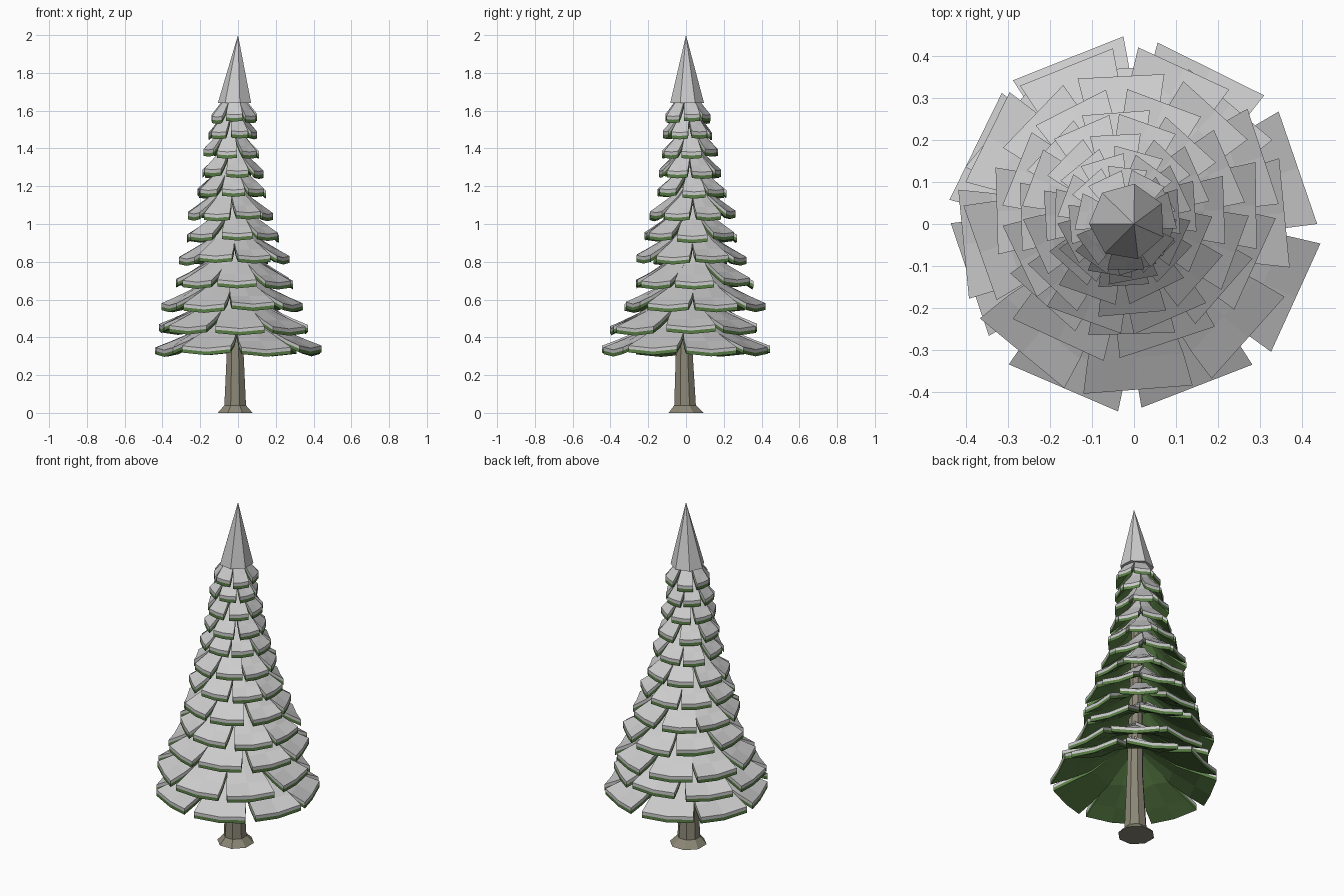
import bpy, bmesh, math, random
from mathutils import Vector

if "Cube" in bpy.data.objects:
    bpy.data.objects.remove(bpy.data.objects["Cube"])

random.seed(4)


def material(name, rgb):
    m = bpy.data.materials.new(name)
    m.diffuse_color = (*rgb, 1)
    m.use_nodes = True
    m.node_tree.nodes["Principled BSDF"].inputs["Base Color"].default_value = m.diffuse_color
    return m


GREEN = material("needles", (0.10, 0.21, 0.06))
BARK = material("bark", (0.26, 0.24, 0.18))


def finish(name, bm, mat=None):
    bmesh.ops.recalc_face_normals(bm, faces=bm.faces)
    me = bpy.data.meshes.new(name)
    bm.to_mesh(me)
    bm.free()
    ob = bpy.data.objects.new(name, me)
    bpy.context.collection.objects.link(ob)
    if mat:
        me.materials.append(mat)
    return ob


def lathe(name, rings, sides, phase=0, mat=None):
    """Stack of polygon rings (cx, cy, z, radius); radius 0 makes a point."""
    bm = bmesh.new()
    loops = []
    for cx, cy, z, r in rings:
        n = sides if r else 1
        loops.append([bm.verts.new((cx + r * math.cos(phase + math.tau * i / sides),
                                    cy + r * math.sin(phase + math.tau * i / sides), z))
                      for i in range(n)])
    for a, b in zip(loops, loops[1:]):
        for i in range(sides):
            j = (i + 1) % sides
            bm.faces.new((a[i], a[j], b[0]) if len(b) == 1 else (a[i], a[j], b[j], b[i]))
    bm.faces.new(loops[0][::-1])
    if len(loops[-1]) > 1:
        bm.faces.new(loops[-1])
    return finish(name, bm, mat)


def add_slab(bm, angle, centre, rows, top, bottom):
    """Wedge-shaped bough: rows of (radius, half width, z, corner lift)."""
    out = Vector((math.cos(angle), math.sin(angle), 0))
    side = Vector((-out.y, out.x, 0))
    layers = []
    for dz in (top, bottom):
        layers.append([[bm.verts.new(centre + out * r + side * (s * w)
                                     + Vector((0, 0, z + dz + abs(s) * lift)))
                        for s in (-1, 0, 1)] for r, w, z, lift in rows])
    up, lo = layers
    n = len(rows)
    for i in range(n - 1):
        for k in range(2):
            for g in layers:
                bm.faces.new((g[i][k], g[i][k + 1], g[i + 1][k + 1], g[i + 1][k]))
        for k in (0, 2):
            bm.faces.new((up[i][k], up[i + 1][k], lo[i + 1][k], lo[i][k]))
    for i in (0, n - 1):
        for k in range(2):
            bm.faces.new((up[i][k], up[i][k + 1], lo[i][k + 1], lo[i][k]))


# Trunk with flared foot
lathe("trunk", [(-.015, 0, 0, .1), (-.015, -.005, .04, .062), (-.015, -.01, .36, .046),
                (-.015, .01, 1.65, .02)], 8, math.pi / 8, BARK)

# Tiers: edge height, corner radius, centre x, centre y, bough count, rotation
TIERS = [
    (.315, .445, 0, 0, 8, 20), (.43, .41, -.02, -.01, 8, 4), (.55, .375, -.03, .05, 8, 20),
    (.675, .325, -.015, .04, 8, 2), (.80, .295, -.025, .03, 8, 25), (.92, .255, -.025, .025, 8, 3),
    (1.035, .225, -.04, .035, 8, 24), (1.155, .19, -.035, .03, 8, 2), (1.26, .165, -.03, .02, 7, 25),
    (1.365, .148, -.035, .02, 7, 4), (1.465, .13, -.03, .01, 7, 30), (1.55, .122, -.02, .005, 7, 12),
]
for t, (z, radius, cx, cy, count, rot) in enumerate(TIERS, 1):
    green, snow = bmesh.new(), bmesh.new()
    for i in range(count):
        ang = math.radians(rot + 360 * i / count + random.uniform(-2, 2))
        r = radius * .95 * random.uniform(.97, 1.01)
        w = radius * math.sin(math.pi / count) * .83
        zz = z + random.uniform(-.008, .008)
        drop = .07 + .1 * radius
        lift = .03 * radius
        rows = [(.025, w * .28, zz + drop + .05 + .16 * radius, 0),
                (r * .5, w * .62, zz + drop, -lift),
                (r * .8, w * .88, zz + drop * .4, 0),
                (r, w, zz, lift)]
        centre = Vector((cx, cy, 0))
        add_slab(green, ang, centre, rows, .004, -.014)
        add_slab(snow, ang, centre, rows, .022, .004)
    finish(f"bough_tier_{t}", green, GREEN)
    finish(f"snow_tier_{t}", snow)

# Snowy pointed top
lathe("snow_tip", [(-.015, .005, 1.64, .092), (0, 0, 2.0, 0)], 7, math.radians(80))
